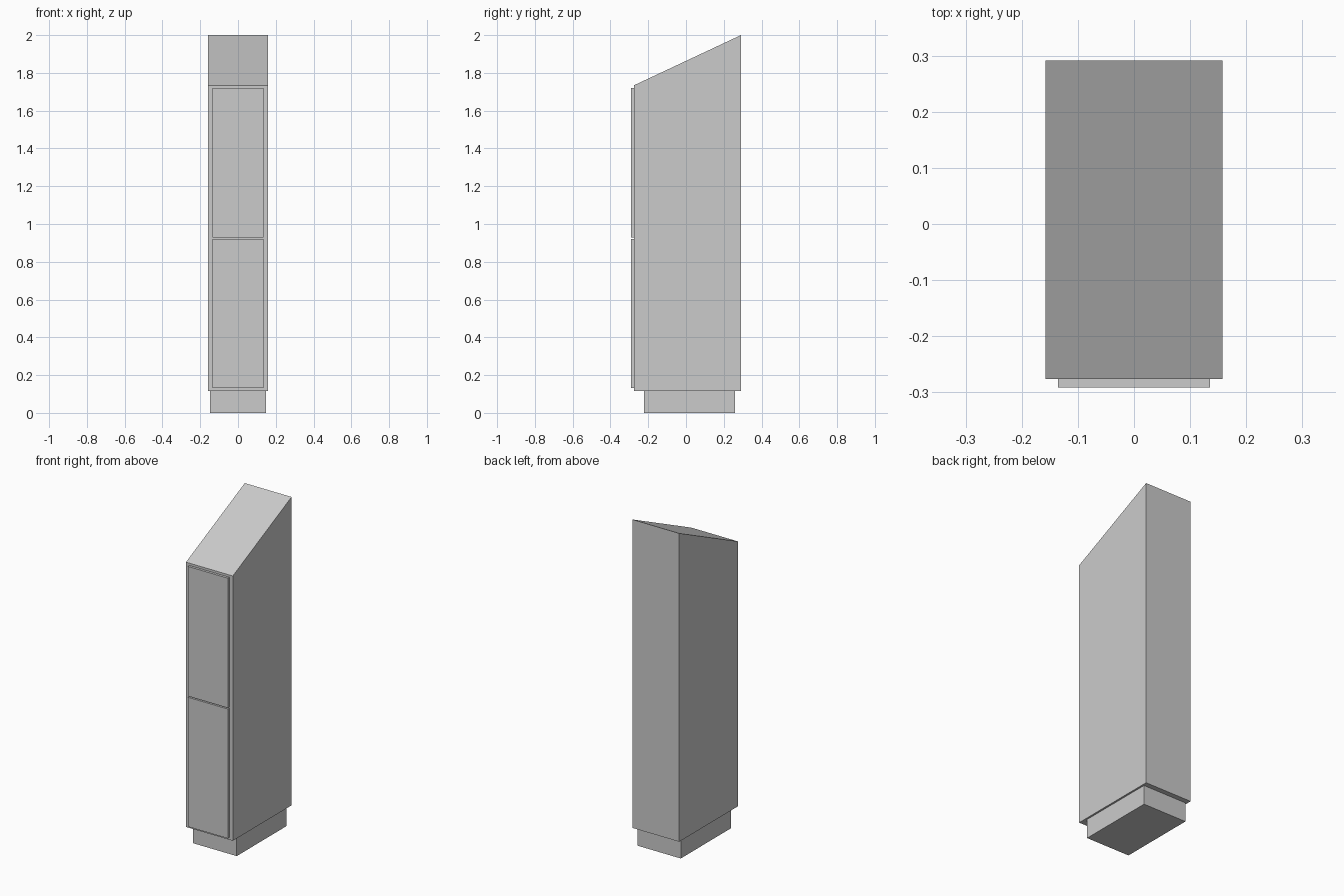
import bpy
import bmesh

if "Cube" in bpy.data.objects:
    bpy.data.objects.remove(bpy.data.objects["Cube"])


def extrude_profile(name, profile, half_width):
    """Solid made from a side (y, z) profile, extruded across x."""
    bm = bmesh.new()
    face = bm.faces.new([bm.verts.new((-half_width, y, z)) for y, z in profile])
    res = bmesh.ops.extrude_face_region(bm, geom=[face])
    verts = [g for g in res["geom"] if isinstance(g, bmesh.types.BMVert)]
    bmesh.ops.translate(bm, verts=verts, vec=(2 * half_width, 0, 0))
    bmesh.ops.recalc_face_normals(bm, faces=bm.faces)
    mesh = bpy.data.meshes.new(name)
    bm.to_mesh(mesh)
    bm.free()
    obj = bpy.data.objects.new(name, mesh)
    bpy.context.collection.objects.link(obj)
    return obj


def box(name, half_width, y0, y1, z0, z1):
    return extrude_profile(name, [(y0, z0), (y1, z0), (y1, z1), (y0, z1)], half_width)


FRONT, BACK, FLOOR = -0.276, 0.291, 0.117

# Recessed plinth
box("plinth", 0.147, -0.222, 0.26, 0.0, FLOOR)

# Cabinet body with sloping top
extrude_profile("cabinet_body",
                [(FRONT, FLOOR), (BACK, FLOOR), (BACK, 2.0), (FRONT, 1.734)], 0.158)

# Two stacked doors with a narrow gap between them
for name, z0, z1 in (("lower_door", 0.131, 0.921), ("upper_door", 0.928, 1.72)):
    box(name, 0.135, -0.291, FRONT, z0, z1)
